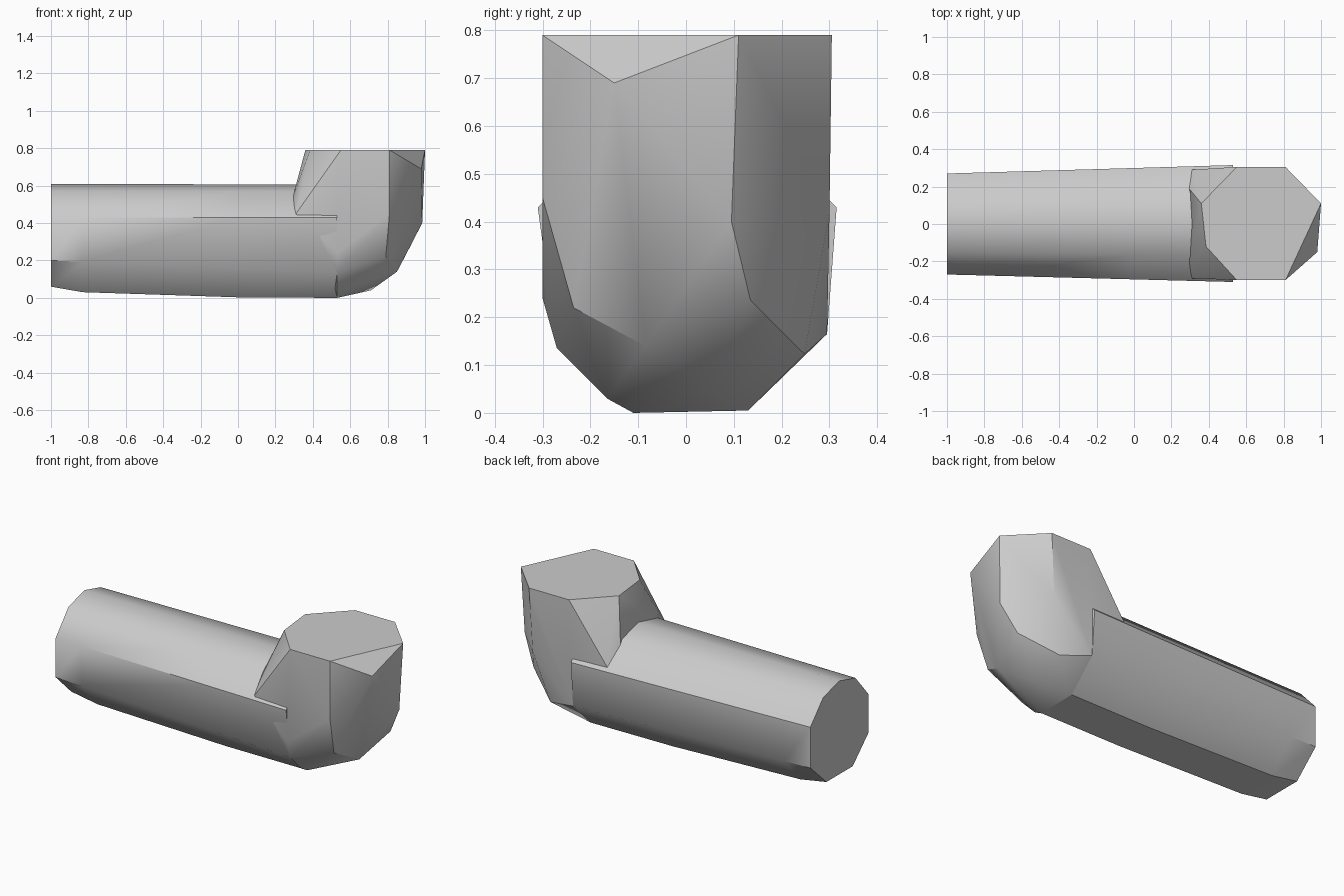
import bpy, bmesh, math

cube = bpy.data.objects.get("Cube")
if cube:
    bpy.data.objects.remove(cube, do_unlink=True)

grey = bpy.data.materials.new("plain_grey")
grey.use_nodes = True
COLOUR = (0.6, 0.6, 0.6, 1)
grey.diffuse_color = COLOUR
grey.node_tree.nodes["Principled BSDF"].inputs["Base Color"].default_value = COLOUR


def finish(name, bm, angle):
    bmesh.ops.recalc_face_normals(bm, faces=bm.faces)
    mesh = bpy.data.meshes.new(name)
    bm.to_mesh(mesh)
    bm.free()
    mesh.materials.append(grey)
    obj = bpy.data.objects.new(name, mesh)
    bpy.context.collection.objects.link(obj)
    bpy.ops.object.select_all(action="DESELECT")
    obj.select_set(True)
    bpy.context.view_layer.objects.active = obj
    bpy.ops.object.shade_smooth_by_angle(angle=math.radians(angle))


# Tapered pipe: faceted profiles (y, z) lofted along x
near = [(.12, .06), (-.125, .06), (-.27, .2), (-.27, .43), (-.15, .57),
        (0, .61), (.15, .57), (.27, .44), (.27, .2)]
far = [(.13, .005), (-.11, 0), (-.27, .135), (-.31, .43), (-.17, .57),
       (0, .605), (.17, .57), (.315, .43), (.295, .165)]


def blend(t, drop):
    return [(a[0] + (b[0] - a[0]) * t, a[1] + (b[1] - a[1]) * t - (drop if a[1] < .1 else 0))
            for a, b in zip(near, far)]


bm = bmesh.new()
rings = []
for x, t, drop in ((-1, 0, 0), (-.83, .11, .023), (0, .65, .018), (.53, 1, 0)):
    rings.append([bm.verts.new((x, y, z)) for y, z in blend(t, drop)])
for a, b in zip(rings, rings[1:]):
    for i in range(len(a)):
        j = (i + 1) % len(a)
        bm.faces.new((a[i], a[j], b[j], b[i]))
bm.faces.new(rings[0])
bm.faces.new(rings[-1])
finish("pipe", bm, 42)

# Upturned elbow: convex faceted block with a flat octagonal top
rim = [(.36, .11), (.55, .305), (.81, .305), (1, .11), (.81, -.3), (.55, -.3), (.385, -.12)]
points = [(x, y, .79) for x, y in rim]
points += [(.98, -.15, .69), (.985, .095, .4), (.9, .135, .235), (.85, -.085, .14),
           (.79, -.235, .22), (.81, -.3, .45), (.79, .3, .42), (.71, .248, .123),
           (.71, .065, .04), (.53, -.165, .03), (.53, -.3, .24)]
points += [(.53, y, z) for y, z in far[:3]] + [(.53, .295, .165)]
for side in (1, -1):
    points += [(.29, side * .195, .53), (.31, side * .29, .45)]
bm = bmesh.new()
for p in points:
    bm.verts.new(p)
hull = bmesh.ops.convex_hull(bm, input=bm.verts)
inside = {v for v in hull["geom_interior"] + hull["geom_unused"] if isinstance(v, bmesh.types.BMVert)}
bmesh.ops.delete(bm, geom=list(inside), context="VERTS")
bmesh.ops.dissolve_limit(bm, angle_limit=math.radians(1), verts=bm.verts, edges=bm.edges)
finish("elbow", bm, 30)
